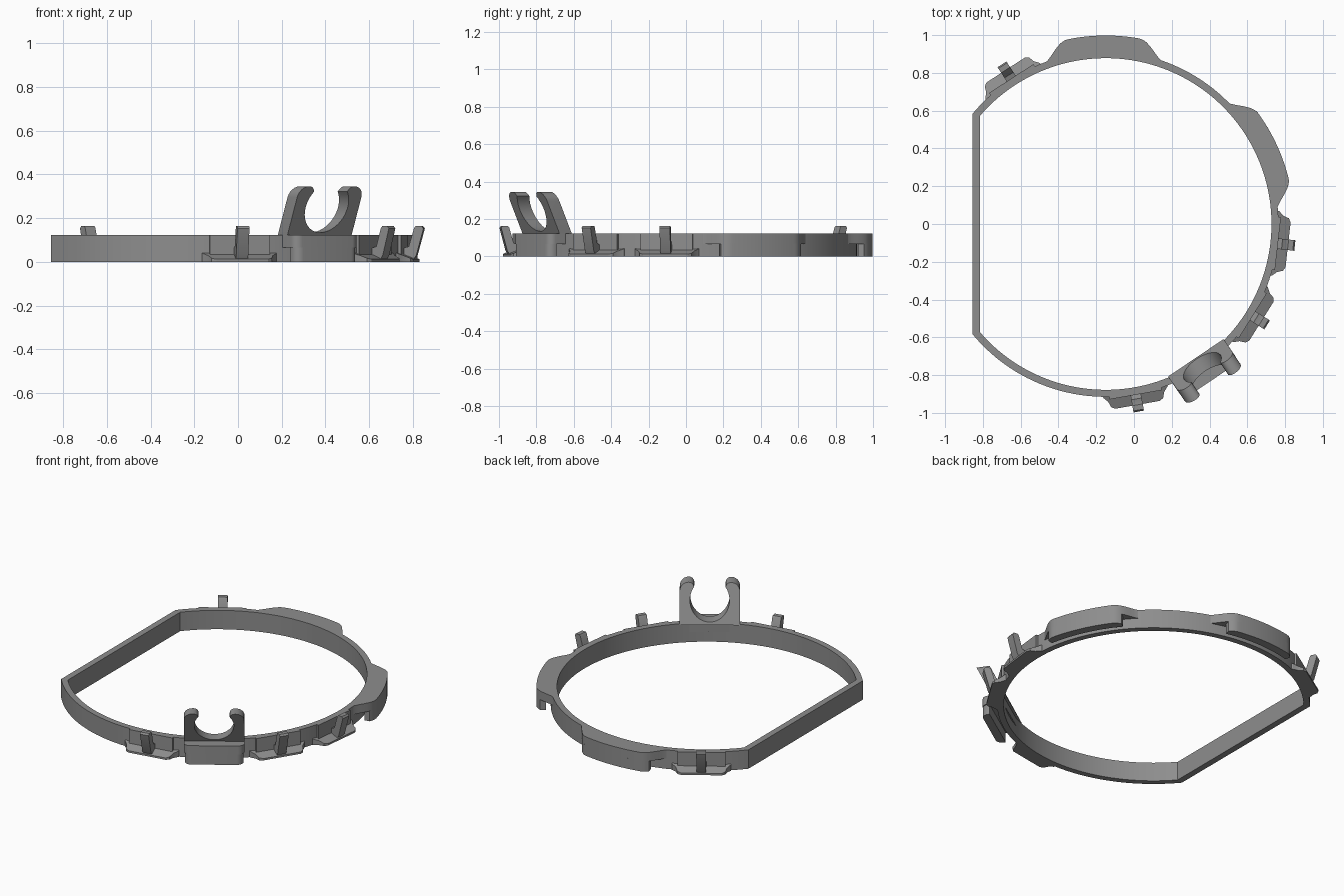
import bpy, bmesh, math
from mathutils import Vector

if "Cube" in bpy.data.objects:
    bpy.data.objects.remove(bpy.data.objects["Cube"])

CX, R_IN, R_OUT, H, STEP = -0.15, 0.878, 0.915, 0.122, 0.066

grey = bpy.data.materials.new("mid_grey")
grey.diffuse_color = (0.27, 0.27, 0.27, 1)
grey.use_nodes = True
grey.node_tree.nodes["Principled BSDF"].inputs["Base Color"].default_value = grey.diffuse_color


def finish(name, bm):
    bmesh.ops.recalc_face_normals(bm, faces=bm.faces)
    me = bpy.data.meshes.new(name)
    bm.to_mesh(me)
    bm.free()
    me.materials.append(grey)
    ob = bpy.data.objects.new(name, me)
    bpy.context.collection.objects.link(ob)
    bpy.ops.object.select_all(action='DESELECT')
    ob.select_set(True)
    bpy.context.view_layer.objects.active = ob
    bpy.ops.object.shade_smooth_by_angle(angle=math.radians(30))
    return ob


def loft(name, low, high):
    """Solid between two matching closed outlines."""
    bm = bmesh.new()
    a = [bm.verts.new(p) for p in low]
    b = [bm.verts.new(p) for p in high]
    n = len(a)
    for i in range(n):
        j = (i + 1) % n
        bm.faces.new((a[i], a[j], b[j], b[i]))
    bm.faces.new(a[::-1])
    bm.faces.new(b)
    return finish(name, bm)


def local(angle):
    """Frame on the ring: d = outward, t = along the ring, z = up."""
    c, s = math.cos(math.radians(angle)), math.sin(math.radians(angle))
    return lambda d, t, z: Vector((CX + d * c - t * s, d * s + t * c, z))


def plan_prism(name, place, outline, z0, z1):
    return loft(name, [place(d, t, z0) for d, t in outline],
                [place(d, t, z1) for d, t in outline])


def arc(cx, cy, r, a0, a1, n):
    return [(cx + r * math.cos(math.radians(a0 + (a1 - a0) * i / n)),
             cy + r * math.sin(math.radians(a0 + (a1 - a0) * i / n))) for i in range(n + 1)]


# Ring band with one straight side
def ring_outline(r, x_flat):
    lim = math.degrees(math.acos((x_flat - CX) / r))
    return arc(CX, 0, r, -lim, lim, 120)


bm = bmesh.new()
loops = [[bm.verts.new((x, y, z)) for x, y in ring_outline(r, xf)]
         for r, xf, z in ((R_OUT, -0.855, 0), (R_OUT, -0.855, H),
                          (R_IN, -0.815, H), (R_IN, -0.815, 0))]
count = len(loops[0])
for k in range(4):
    p, q = loops[k], loops[(k + 1) % 4]
    for i in range(count):
        j = (i + 1) % count
        bm.faces.new((p[i], p[j], q[j], q[i]))
finish("ring_band", bm)


# Grip bulges: a full cap above a slot, with a skirt hanging outside the slot
def bulge_radius(off):
    s = min(1, max(0, (21 - abs(off)) / 10))
    return 0.908 + 0.09 * s * s * (3 - 2 * s)


def bulge_outline(centre, half, r_inner):
    n = 40
    offs = [-half + 2 * half * i / n for i in range(n + 1)]
    pts = [(bulge_radius(o), o) for o in offs] + [(r_inner, o) for o in reversed(offs)]
    return [(r * math.cos(math.radians(centre + o)), r * math.sin(math.radians(centre + o)))
            for r, o in pts]


for label, centre in (("back", 90.7), ("side", 25)):
    frame = local(0)
    plan_prism(label + "_bulge_cap", frame, bulge_outline(centre, 21, 0.89), STEP, H)
    plan_prism(label + "_bulge_skirt", frame, bulge_outline(centre, 14, 0.945), 0, STEP + 0.002)

# Small clips: flat backing, sloped foot flange, leaning post
for i, angle in enumerate((-80, -32, -6.5, 123), 1):
    frame = local(angle)
    plan_prism(f"clip_backing_{i}", frame,
               [(0.89, -0.14), (0.918, -0.14), (0.918, 0.14), (0.89, 0.14)], 0, H)
    foot = [(0.89, -0.175), (0.905, -0.172), (0.93, -0.15), (0.96, -0.14), (0.972, -0.12),
            (0.972, 0.12), (0.96, 0.14), (0.93, 0.15), (0.905, 0.172), (0.89, 0.175)]
    loft(f"clip_foot_{i}", [frame(d, t, 0) for d, t in foot],
         [frame(d, t, 0.012 + (0.972 - d) * 0.4) for d, t in foot])
    post = [(0.905, 0), (0.955, 0), (0.975, 0.03), (1.008, 0.152), (1.0, 0.163),
            (0.972, 0.163), (0.965, 0.155), (0.94, 0.07), (0.905, 0.06)]
    loft(f"clip_post_{i}", [frame(d, -0.028, z) for d, z in post],
         [frame(d, 0.028, z) for d, z in post])

# Holder base: rounded block with the same slot and skirt
frame = local(-56)


def rounded_block(d0, d1, w, r):
    return ([(d0, -w)] + arc(d1 - r, -w + r, r, -90, 0, 6)
            + arc(d1 - r, w - r, r, 0, 90, 6) + [(d0, w)])


plan_prism("holder_base", frame, rounded_block(0.87, 1.0, 0.178, 0.04), STEP, H)
plan_prism("holder_skirt", frame, rounded_block(0.95, 1.0, 0.172, 0.04), 0, STEP + 0.002)

# Open C-shaped holder leaning outwards, drawn in (t, z)
hole_z, hole_r, half_w, top = 0.25, 0.116, 0.177, 0.345
bowl = arc(0, hole_z, hole_r, 180 - 38, 360 + 38, 32)
right_tip = arc(0.122, top - 0.03, 0.03, 170, 90, 5) + arc(half_w - 0.05, top - 0.05, 0.05, 90, 0, 6)
left_tip = [(-t, z) for t, z in reversed(right_tip)]
c_shape = bowl + right_tip + [(half_w, H - 0.004), (-half_w, H - 0.004)] + left_tip


def lean(d, t, z):
    return frame(d + 0.46 * (z - H), t, z)


loft("pipe_holder", [lean(0.856, t, z) for t, z in c_shape],
     [lean(0.935, t, z) for t, z in c_shape])
